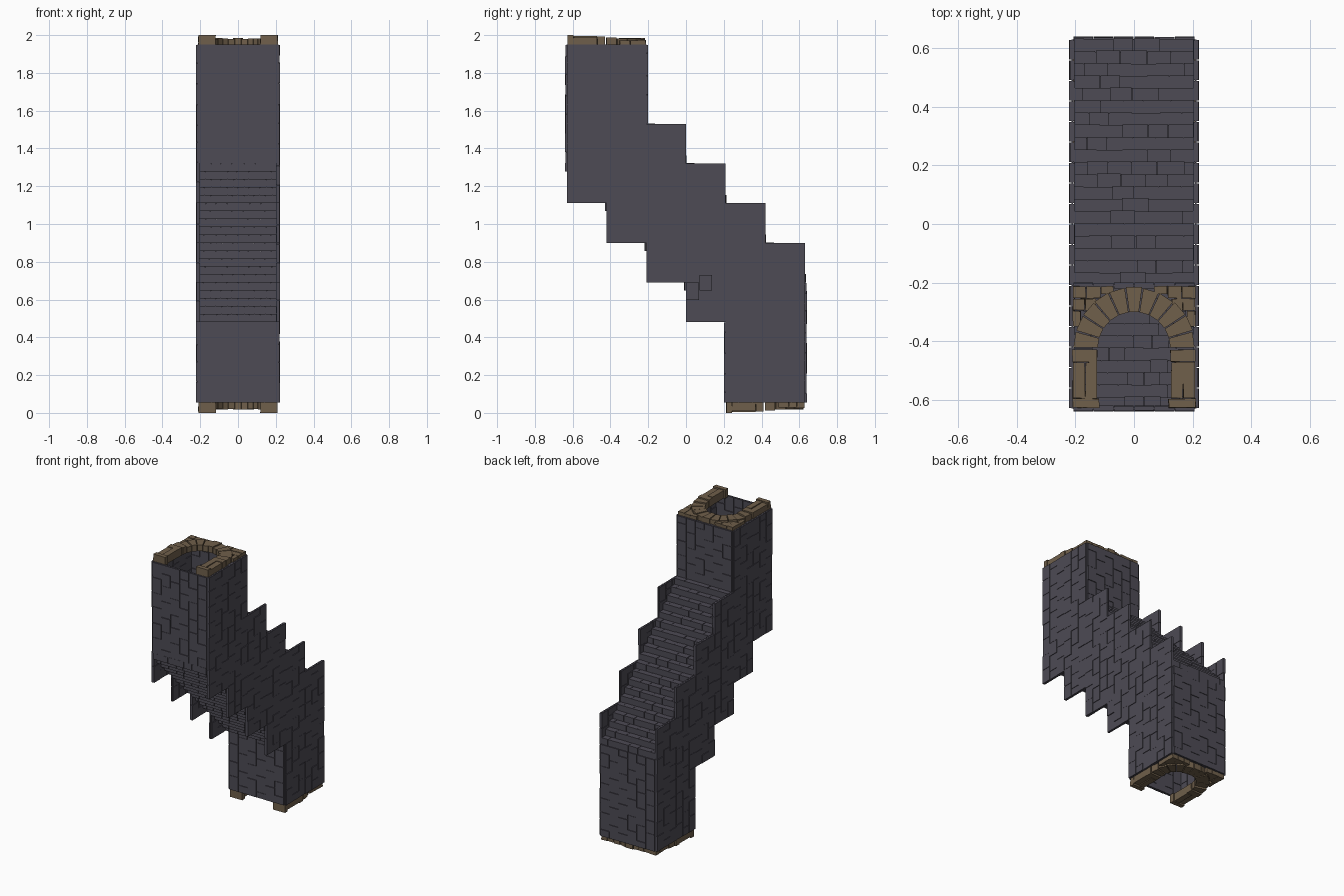
import bpy, bmesh, math, random
from mathutils import Vector

if "Cube" in bpy.data.objects:
    bpy.data.objects.remove(bpy.data.objects["Cube"])

random.seed(4)


def material(name, col):
    m = bpy.data.materials.new(name)
    m.diffuse_color = (*col, 1)
    m.use_nodes = True
    m.node_tree.nodes["Principled BSDF"].inputs["Base Color"].default_value = m.diffuse_color
    return m


SLATE = material("slate_stone", (0.075, 0.07, 0.09))
TAN = material("tan_stone", (0.16, 0.115, 0.07))
FACES = [(0, 3, 2, 1), (4, 5, 6, 7), (0, 1, 5, 4), (1, 2, 6, 5), (2, 3, 7, 6), (3, 0, 4, 7)]


def prism(bm, bottom, top):
    v = [bm.verts.new(p) for p in list(bottom) + list(top)]
    for f in FACES:
        bm.faces.new([v[i] for i in f])


def box(bm, lo, hi, jit=0.0):
    def ring(z):
        return [Vector((x + random.uniform(-jit, jit), y + random.uniform(-jit, jit), z))
                for x, y in ((lo[0], lo[1]), (hi[0], lo[1]), (hi[0], hi[1]), (lo[0], hi[1]))]
    prism(bm, ring(lo[2]), ring(hi[2]))


def finish(bm, name, mat):
    bmesh.ops.recalc_face_normals(bm, faces=bm.faces)
    me = bpy.data.meshes.new(name)
    bm.to_mesh(me)
    bm.free()
    ob = bpy.data.objects.new(name, me)
    me.materials.append(mat)
    bpy.context.collection.objects.link(ob)


def cuts(a, b, size, offset):
    """Uneven brick joints between a and b, shifted for alternate courses."""
    n = max(1, round((b - a) / size))
    s = (b - a) / n
    inner = [a + s * (i + offset) + random.uniform(-.12, .12) * s for i in range(0 if offset > .2 else 1, n)]
    return [a] + inner + [b]


def courses(bm, axis, u0, u1, z0, z1, d0, d1):
    """Upright courses of bricks; axis is the wall's thickness direction."""
    def put(ua, ub, za, zb, da, db):
        if axis == 'x':
            box(bm, (da, ua, za), (db, ub, zb))
        else:
            box(bm, (ua, da, za), (ub, db, zb))
    put(u0, u1, z0, z1, d0 + .005, d1 - .005)      # mortar core
    n = round((u1 - u0) / .07)
    w = (u1 - u0) / n
    for i in range(n):
        zs = cuts(z0, z1, .105, .5 * (i % 2))
        for a, b in zip(zs, zs[1:]):
            r = random.uniform(0, .003)
            g = .0012
            put(u0 + i * w + g, u0 + (i + 1) * w - g, a + g, b - g, d0 - r, d1 + r)


# Side walls with sawtooth outline, in six bands along y
BANDS = [(1.11, 1.95), (.90, 1.95), (.69, 1.53), (.48, 1.32), (.055, 1.11), (.055, .90)]
for name, d0 in (("left_wall", -.219), ("right_wall", .204)):
    bm = bmesh.new()
    for i, (z0, z1) in enumerate(BANDS):
        courses(bm, 'x', -.63 + .21 * i, -.42 + .21 * i, z0, z1, d0, d0 + .015)
    finish(bm, name, SLATE)

# Floor and ceiling panels of both straight ends
for name, y, z0, z1 in (("upper_floor", -.637, 1.32, 1.95), ("upper_ceiling", -.218, 1.53, 1.95),
                        ("lower_floor", .203, .055, .48), ("lower_ceiling", .622, .055, .69)):
    bm = bmesh.new()
    courses(bm, 'y', -.208, .208, z0, z1, y, y + .015)
    finish(bm, name, SLATE)

# Stepped sloping floor and ceiling, twenty courses each
for name, y0, z0, size in (("stair_floor", -.637, 1.32, .06), ("stair_ceiling", -.212, 1.53, .085)):
    bm = bmesh.new()
    s = .042
    for k in range(20):
        y, z = y0 + s * k, z0 - s * k
        box(bm, (-.205, y + .003, z - s + .001), (.205, y + s + .002, z - .003))
        xs = cuts(-.206, .206, size, .5 * (k % 2))
        for a, b in zip(xs, xs[1:]):
            r = random.uniform(0, .003)
            box(bm, (a + .001, y - r, z - s), (b - .001, y + s + .003 + r, z + r))
    finish(bm, name, SLATE)


# Arched stone frames on the two open ends
def arch_frame(name, yc, zbase, sgn):
    bm = bmesh.new()

    def block(x0, x1, y0, y1, h, jit=.0015):
        za, zb = sorted((zbase - sgn * .012, zbase + sgn * h))
        box(bm, (x0, yc + y0, za), (x1, yc + y1, zb), jit)

    for m in (-1, 1):
        def side(x0, x1, *rest):
            a, b = sorted((m * x0, m * x1))
            block(a, b, *rest)
        # jambs: foot block, paired uprights, springer
        side(.118, .21, -.207, -.177, .048)
        side(.127, .166, -.175, -.052, .043)
        side(.168, .208, -.175, -.052, .038)
        side(.125, .21, -.050, -.010, .041)
        # corner bricks behind the arch
        side(.168, .209, .125, .165, .020)
        side(.165, .209, .167, .207, .022)
        side(.115, .163, .167, .207, .020)
        side(.070, .113, .182, .207, .022)
        side(.130, .166, .125, .165, .018)
        side(.182, .209, .070, .123, .020)
    # ring of wedge stones
    n = 11
    for i in range(n):
        a0, a1 = math.pi * (i + .04) / n, math.pi * (i + .96) / n
        if i in (0, n - 1):
            h = .036
        else:
            h = .029 + random.uniform(-.003, .003)
        ro = .209 + random.uniform(-.003, .001)
        pts = [(r * math.cos(a), yc - .004 + r * math.sin(a))
               for r, a in ((.124, a0), (ro, a0), (ro, a1), (.124, a1))]
        prism(bm, [(x, y, zbase - sgn * .012) for x, y in pts],
              [(x, y, zbase + sgn * h) for x, y in pts])
    finish(bm, name, TAN)


arch_frame("upper_arch_frame", -.42, 1.952, 1)
arch_frame("lower_arch_frame", .42, .048, -1)
